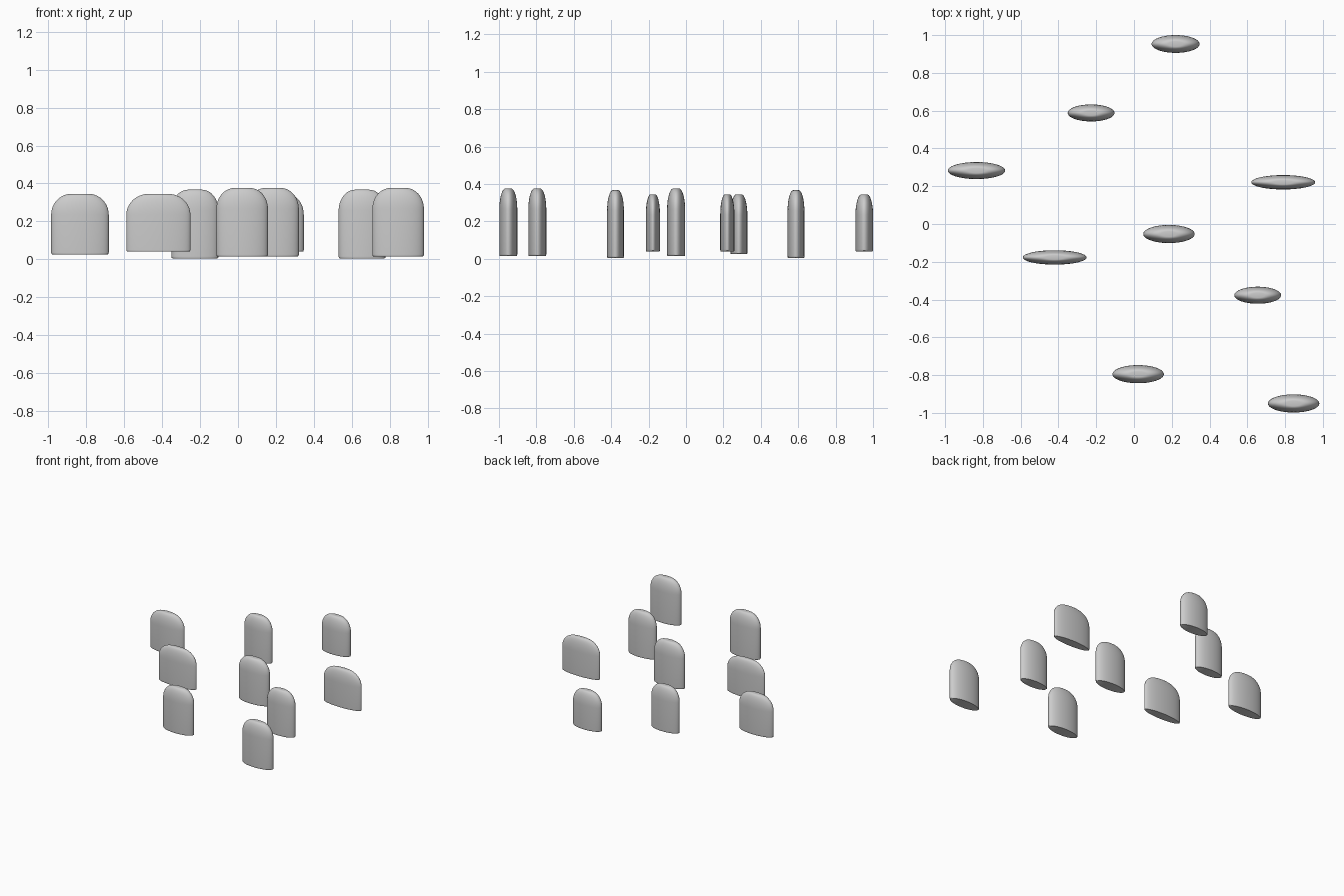
import bpy, bmesh, math

if "Cube" in bpy.data.objects:
    bpy.data.objects.remove(bpy.data.objects["Cube"])

SEG = 64

# side profile, bottom to top: (radius scale, height above base, height below top)
def profile(z0, z1):
    pts = [(0.96, z0), (0.99, z0 + 0.003), (1.0, z0 + 0.01)]
    h, flat = 0.11, 0.3
    for i in range(11):
        t = math.radians(9 * i)
        pts.append((flat + (1 - flat) * math.cos(t), z1 - h + h * math.sin(t)))
    return pts


# oval upright slab with a rounded top
def slab(name, x, y, hx, hy, z0, z1):
    bm = bmesh.new()
    rings = []
    for s, z in profile(z0, z1):
        rings.append([bm.verts.new((hx * s * math.cos(a), hy * s * math.sin(a), z))
                      for a in (2 * math.pi * k / SEG for k in range(SEG))])
    for lo, hi in zip(rings, rings[1:]):
        for k in range(SEG):
            n = (k + 1) % SEG
            bm.faces.new((lo[k], lo[n], hi[n], hi[k]))
    bm.faces.new(rings[0][::-1])
    bm.faces.new(rings[-1])
    me = bpy.data.meshes.new(name)
    bm.to_mesh(me)
    bm.free()
    ob = bpy.data.objects.new(name, me)
    ob.location = (x, y, 0)
    bpy.context.collection.objects.link(ob)
    bpy.ops.object.select_all(action='DESELECT')
    ob.select_set(True)
    bpy.context.view_layer.objects.active = ob
    bpy.ops.object.shade_smooth_by_angle(angle=math.radians(40))


# slab types: half width, half depth, bottom, top
TALL = (0.136, 0.048, 0.015, 0.376)
NARROW = (0.124, 0.045, 0.005, 0.367)
WIDE = (0.169, 0.038, 0.04, 0.345)
MEDIUM = (0.152, 0.045, 0.025, 0.345)
SMALL = (0.127, 0.047, 0.04, 0.345)

# scattered slabs
for i, (x, y, kind) in enumerate([
        (0.22, 0.953, SMALL), (-0.227, 0.588, NARROW), (-0.834, 0.283, MEDIUM),
        (0.79, 0.221, WIDE), (0.185, -0.053, TALL), (-0.42, -0.177, WIDE),
        (0.655, -0.377, NARROW), (0.022, -0.795, TALL), (0.845, -0.95, TALL)]):
    slab(f"headstone_{i + 1}", x, y, *kind)
